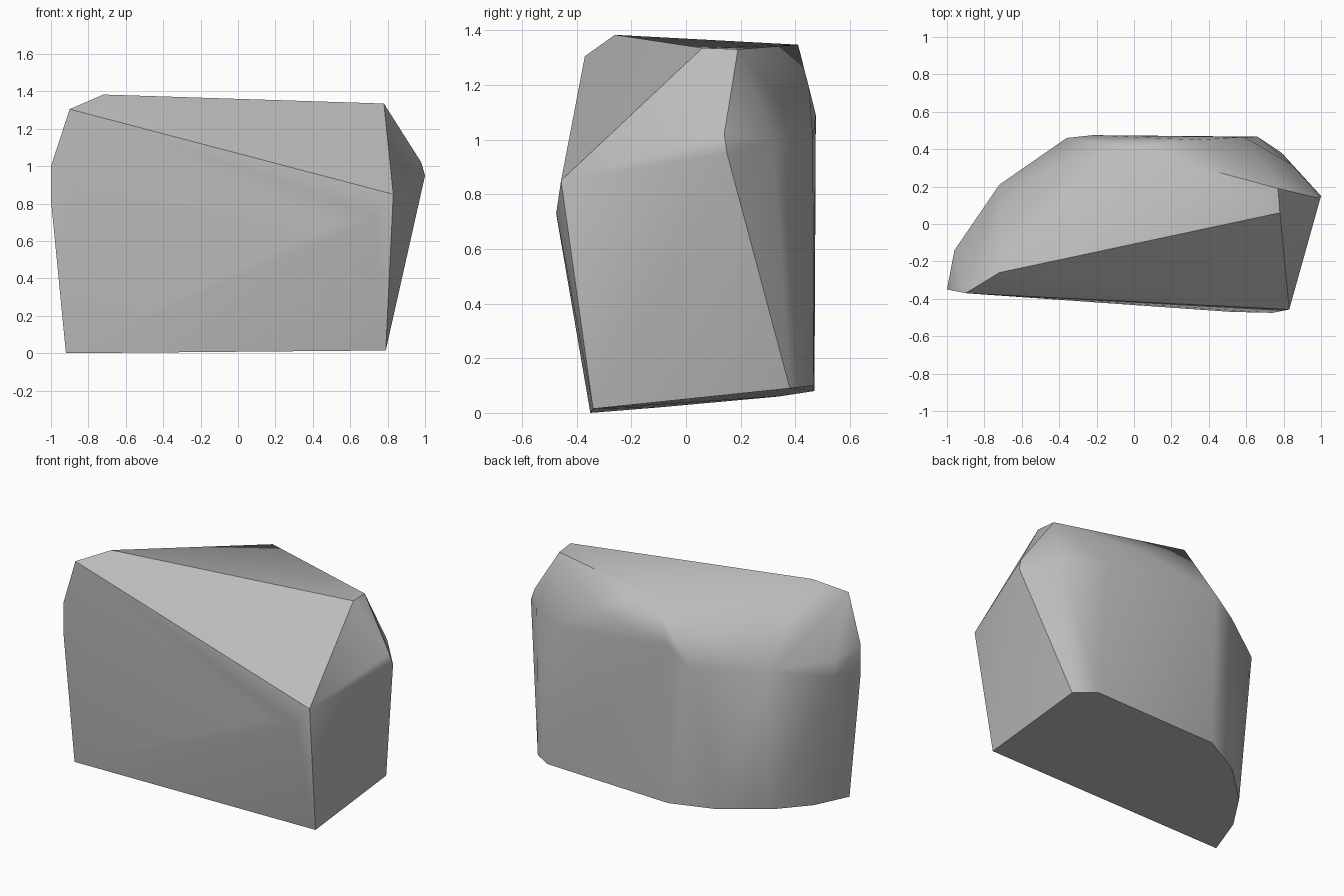
import bpy
import bmesh

cube = bpy.data.objects.get("Cube")
if cube:
    bpy.data.objects.remove(cube, do_unlink=True)

# Stone material
stone_grey = bpy.data.materials.new("stone_grey")
stone_grey.use_nodes = True
colour = (0.5, 0.5, 0.5, 1.0)
stone_grey.diffuse_color = colour
shader = next(n for n in stone_grey.node_tree.nodes if n.type == 'BSDF_PRINCIPLED')
shader.inputs["Base Color"].default_value = colour
shader.inputs["Roughness"].default_value = 0.8

# Named corners of the chipped boulder
corners = {
    # underside, slightly tilted
    "base_front_left": (-.92, -.35, 0),
    "base_front_right": (.79, -.34, .015),
    "base_right": (.79, .38, .09),
    "base_back_right": (.66, .467, .1),
    "base_back": (-.2, .47, .08),
    "base_back_left": (-.46, .34, .06),
    "base_left": (-.7, .12, .04),
    "base_left_front": (-.84, -.1, .02),
    # shoulder ring
    "left_low": (-1, -.35, .82),
    "left_high": (-1, -.35, 1),
    "side_low": (-.96, -.14, .865),
    "side_high": (-.96, -.14, .97),
    "shoulder_left": (-.72, .21, .965),
    "shoulder_back_left": (-.36, .46, .98),
    "shoulder_back": (-.22, .475, 1.09),
    "shoulder_crest": (.33, .45, 1.19),
    "shoulder_back_right": (.59, .465, 1),
    "shoulder_right": (.84, .32, 1),
    "right_low": (1, .15, .95),
    "right_high": (.98, .14, 1.02),
    # front bulge
    "bulge": (.74, -.475, .73),
    "bulge_inner": (.52, -.47, .7),
    "brow_right": (.83, -.457, .85),
    "brow_left": (-.9, -.37, 1.305),
    # top
    "top_left": (-.72, -.26, 1.383),
    "top_right": (.78, .06, 1.335),
    "top_back_right": (.77, .19, 1.33),
    "top_back": (-.04, .41, 1.347),
}

# Crisp chip lines; every other upper edge is softly worn
creases = [
    ("base_front_left", "left_low", "left_high", "brow_left", "brow_right",
     "base_front_right"),
    ("brow_left", "top_left", "top_right", "top_back_right", "top_back"),
    ("brow_right", "top_right"),
    ("top_back_right", "right_high", "right_low", "base_right"),
]

# Wrap the corners in a convex skin
bm = bmesh.new()
verts = {name: bm.verts.new(co) for name, co in corners.items()}
hull = bmesh.ops.convex_hull(bm, input=list(bm.verts))
loose = {g for g in hull["geom_interior"] + hull["geom_unused"]
         if isinstance(g, bmesh.types.BMVert)}
bmesh.ops.delete(bm, geom=list(loose), context='VERTS')
bmesh.ops.recalc_face_normals(bm, faces=list(bm.faces))
bm.normal_update()

# Smooth faces, with creases and the underside rim kept sharp
for face in bm.faces:
    face.smooth = True
for edge in bm.edges:
    under = [f.normal.z < -0.8 for f in edge.link_faces]
    edge.smooth = not (any(under) and not all(under))
for chain in creases:
    for a, b in zip(chain, chain[1:]):
        if verts[a].is_valid and verts[b].is_valid:
            edge = bm.edges.get((verts[a], verts[b]))
            if edge:
                edge.smooth = False

mesh = bpy.data.meshes.new("boulder")
bm.to_mesh(mesh)
bm.free()
mesh.materials.append(stone_grey)
boulder = bpy.data.objects.new("boulder", mesh)
bpy.context.collection.objects.link(boulder)

# Area-weighted normals keep the broad faces looking flat
weighted = boulder.modifiers.new("broad_faces", 'WEIGHTED_NORMAL')
weighted.keep_sharp = True
